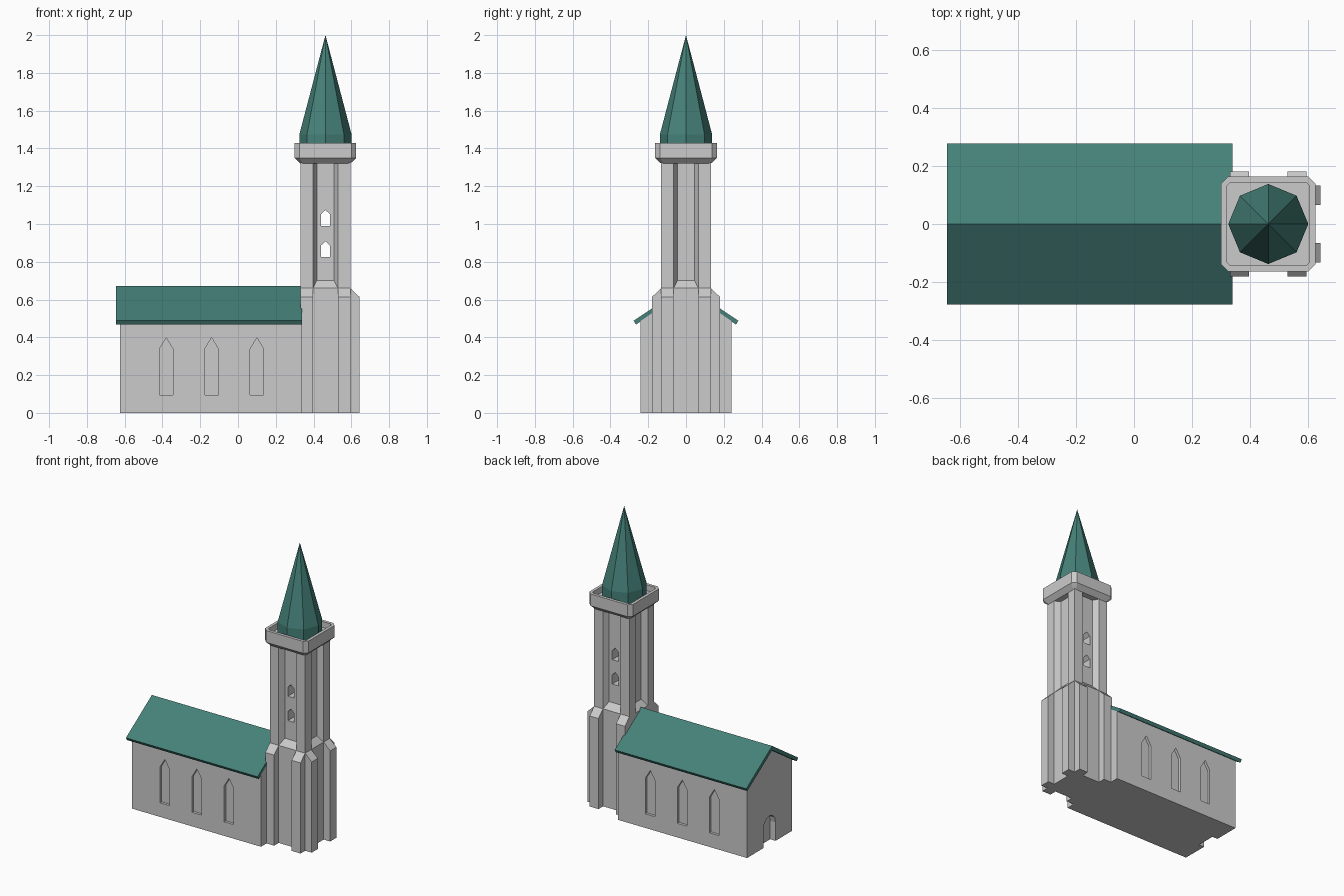
import bpy, bmesh, math
from mathutils import Matrix, Vector

if "Cube" in bpy.data.objects:
    bpy.data.objects.remove(bpy.data.objects["Cube"])

TX = 0.463                      # tower centre in x
W = 0.132                       # tower half width

teal = bpy.data.materials.new("green_copper")
teal.diffuse_color = (0.06, 0.22, 0.19, 1)
teal.use_nodes = True
teal.node_tree.nodes["Principled BSDF"].inputs["Base Color"].default_value = teal.diffuse_color


def finish(bm, name, mat=None, loc=(0, 0, 0)):
    bmesh.ops.recalc_face_normals(bm, faces=bm.faces)
    me = bpy.data.meshes.new(name)
    bm.to_mesh(me)
    bm.free()
    ob = bpy.data.objects.new(name, me)
    ob.location = loc
    bpy.context.collection.objects.link(ob)
    if mat:
        me.materials.append(mat)
    return ob


def loft(bm, rings):
    """Skin a list of equal-length point rings and cap both ends."""
    vs = [[bm.verts.new(p) for p in r] for r in rings]
    n = len(vs[0])
    for a, b in zip(vs, vs[1:]):
        for i in range(n):
            j = (i + 1) % n
            bm.faces.new((a[i], a[j], b[j], b[i]))
    bm.faces.new(vs[0])
    bm.faces.new(vs[-1])


def prism_x(bm, prof, x0, x1):
    loft(bm, [[(x, y, z) for y, z in prof] for x in (x0, x1)])


def prism_y(bm, prof, y0, y1):
    loft(bm, [[(x, y, z) for x, z in prof] for y in (y0, y1)])


def pointed(c, w, z0, shoulder, apex):
    return [(c - w, z0), (c + w, z0), (c + w, shoulder), (c, apex), (c - w, shoulder)]


def cut(ob, bm, name, loc=(0, 0, 0)):
    c = finish(bm, name, loc=loc)
    c.hide_render = True
    c.hide_viewport = False
    c.display_type = 'WIRE'
    m = ob.modifiers.new("openings", 'BOOLEAN')
    m.operation, m.solver, m.object = 'DIFFERENCE', 'EXACT', c


# Nave with gable ends
bm = bmesh.new()
prism_x(bm, [(-.24, 0), (.24, 0), (.24, .487), (0, .65), (-.24, .487)], -.625, .34)
nave = finish(bm, "nave")

# Recessed side windows and arched door in the gable
bm = bmesh.new()
for x in (-.38, -.14, .10):
    for s in (-1, 1):
        prism_y(bm, pointed(x, .036, .095, .338, .398), s * .222, s * .30)
arch = [(.065 * math.cos(a), .125 + .07 * math.sin(a))
        for a in (i * math.pi / 6 for i in range(7))]
prism_x(bm, [(-.065, -.05), (.065, -.05)] + arch, -.70, -.585)
cut(nave, bm, "nave_opening_cutter")

# Nave roof slab
bm = bmesh.new()
prism_x(bm, [(0, .672), (.277, .488), (.265, .468), (0, .643),
             (-.265, .468), (-.277, .488)], -.645, .34)
finish(bm, "nave_roof", teal)

# Tower base block
bm = bmesh.new()
sq = [(-W, -W), (W, -W), (W, W), (-W, W)]
loft(bm, [[(x, y, z) for x, y in sq] for z in (0, .66)])
finish(bm, "tower_base", loc=(TX, 0, 0))

# Paired corner buttresses with sloped tops on the three free sides
bm = bmesh.new()
for side in (0, 90, 180):
    part = bmesh.new()
    for s in (-1, 1):
        prism_x(part, [(-.181, 0), (-.12, 0), (-.12, .66), (-W, .66), (-.181, .613)],
                s * .066, s * W)
    part.transform(Matrix.Rotation(math.radians(side), 4, 'Z'))
    tmp = bpy.data.meshes.new("tmp")
    part.to_mesh(tmp)
    part.free()
    bm.from_mesh(tmp)
    bpy.data.meshes.remove(tmp)
finish(bm, "buttresses", loc=(TX, 0, 0))

# Tower shaft with splayed recess on each side
D = W - .037
side_pts = [(-W, -W), (-.066, -W), (-.046, -D), (.046, -D), (.066, -W)]
plan = [Matrix.Rotation(k * math.pi / 2, 2) @ Vector(p) for k in range(4) for p in side_pts]
bm = bmesh.new()
loft(bm, [[(p.x, p.y, z) for p in plan] for z in (.64, 1.34)])
shaft = finish(bm, "tower_shaft", loc=(TX, 0, 0))

# Through windows in the shaft
bm = bmesh.new()
for z in (.825, .99):
    prism_y(bm, pointed(0, .023, z, z + .062, z + .084), -.3, .3)
cut(shaft, bm, "tower_window_cutter", (TX, 0, 0))

# Sloped sills at the foot of the recesses
bm = bmesh.new()
for k in range(4):
    R = Matrix.Rotation(k * math.pi / 2, 3, 'Z')
    ends = [[R @ Vector(p) for p in ((s * .066, -W, .66), (s * .046, -D, .70), (s * .046, -D, .66))]
            for s in (-1, 1)]
    loft(bm, ends)
finish(bm, "recess_sills", loc=(TX, 0, 0))


# Flared parapet with cut corners and sunken floor
def cut_square(h, c, z):
    pts = [(-h + c, -h), (h - c, -h), (h, -h + c), (h, h - c),
           (h - c, h), (-h + c, h), (-h, h - c), (-h, -h + c)]
    return [(x, y, z) for x, y in pts]


bm = bmesh.new()
loft(bm, [cut_square(.132, .012, 1.32), cut_square(.163, .025, 1.35),
          cut_square(.163, .025, 1.43), cut_square(.143, .012, 1.43),
          cut_square(.143, .012, 1.39)])
finish(bm, "parapet", loc=(TX, 0, 0))

# Octagonal spire with short upright base
bm = bmesh.new()
base = [(.138 * math.cos(i * math.pi / 4), .138 * math.sin(i * math.pi / 4)) for i in range(8)]
loft(bm, [[(x, y, z) for x, y in base] for z in (1.385, 1.475)])
top = [f for f in bm.faces if all(v.co.z > 1.47 for v in f.verts)]
bmesh.ops.poke(bm, faces=top)
for v in bm.verts:
    if abs(v.co.x) < .01 and abs(v.co.y) < .01:
        v.co.z = 2.0
finish(bm, "spire", teal, (TX, 0, 0))
